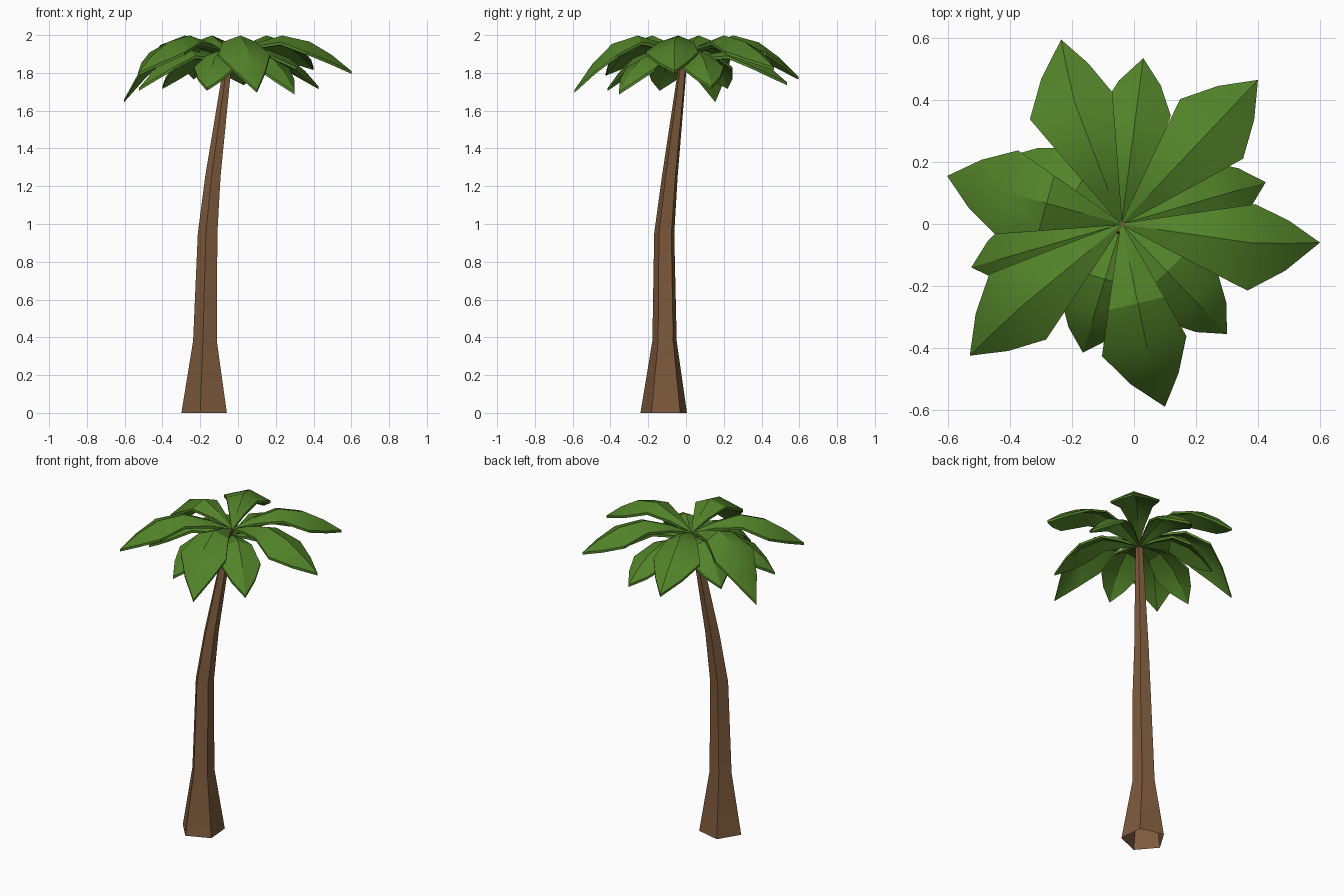
import bpy, bmesh, math
from mathutils import Vector

if "Cube" in bpy.data.objects:
    bpy.data.objects.remove(bpy.data.objects["Cube"], do_unlink=True)


def make_material(name, rgb):
    mat = bpy.data.materials.new(name)
    mat.use_nodes = True
    mat.diffuse_color = (*rgb, 1)
    mat.node_tree.nodes["Principled BSDF"].inputs["Base Color"].default_value = (*rgb, 1)
    return mat


def make_object(name, bm, mat):
    bmesh.ops.recalc_face_normals(bm, faces=bm.faces)
    mesh = bpy.data.meshes.new(name)
    bm.to_mesh(mesh)
    bm.free()
    mesh.materials.append(mat)
    obj = bpy.data.objects.new(name, mesh)
    bpy.context.collection.objects.link(obj)
    bpy.ops.object.select_all(action="DESELECT")
    bpy.context.view_layer.objects.active = obj
    obj.select_set(True)
    bpy.ops.object.shade_smooth_by_angle(angle=math.radians(30))
    return obj


bark = make_material("bark brown", (0.205, 0.102, 0.046))
green = make_material("leaf green", (0.085, 0.225, 0.022))

# Trunk: five-sided rings following a leaning curve, open at the ground
SIDES = 5
trunk_rings = [  # x, y, z, radius
    (-0.17, -0.115, 0.0, 0.13),
    (-0.17, -0.112, 0.38, 0.068),
    (-0.157, -0.114, 0.95, 0.056),
    (-0.13, -0.085, 1.25, 0.044),
    (-0.055, -0.018, 1.83, 0.023),
    (-0.045, -0.008, 1.9, 0.02),
]
bm = bmesh.new()
rings = []
for x, y, z, r in trunk_rings:
    angles = [math.radians(-103.5 + 360 * i / SIDES) for i in range(SIDES)]
    rings.append([bm.verts.new((x + r * math.cos(a), y + r * math.sin(a), z)) for a in angles])
for low, high in zip(rings, rings[1:]):
    for i in range(SIDES):
        j = (i + 1) % SIDES
        bm.faces.new((low[i], low[j], high[j], high[i]))
bm.faces.new(rings[-1])
make_object("trunk", bm, bark)

# Leaf stations: fraction of length, half width, rib height, edge drop, droop share
CROWN = Vector((-0.04, 0.0, 0))
upper_shape = [(0.01, 0.005, 1.9, 0.0, 0), (0.2, 0.045, 1.955, 0.015, 0),
               (0.43, 0.093, 1.998, 0.035, 0), (0.66, 0.14, 1.965, 0.055, 0.12),
               (0.84, 0.08, 1.895, 0.035, 0.5)]
lower_shape = [(0.01, 0.005, 1.86, 0.0, 0), (0.2, 0.04, 1.895, 0.015, 0),
               (0.43, 0.08, 1.92, 0.03, 0), (0.68, 0.112, 1.875, 0.045, 0.2),
               (0.85, 0.068, 1.805, 0.03, 0.5)]


def make_leaf(name, tip, shape, tip_rest, skew=0.0):
    """Arched leaf with a raised midrib, ending at the tip."""
    axis = Vector((tip[0], tip[1], 0)) - CROWN
    side = Vector((-axis.y, axis.x, 0)).normalized()
    droop = tip[2] - tip_rest
    bm = bmesh.new()
    rows = []
    for t, half, z, drop, share in shape:
        mid = CROWN + axis * t + Vector((0, 0, z + droop * share))
        shift = skew * half / 0.14
        rows.append([bm.verts.new(mid + side * (s * half + shift * (1 if s else 0.6))
                                  - Vector((0, 0, drop * abs(s)))) for s in (1, 0, -1)])
    for a, b in zip(rows, rows[1:]):
        for k in (0, 1):
            bm.faces.new((a[k], a[k + 1], b[k + 1], b[k]))
    end = bm.verts.new(tip)
    for k in (0, 1):
        bm.faces.new((rows[-1][k], rows[-1][k + 1], end))
    bmesh.ops.recalc_face_normals(bm, faces=bm.faces)
    if sum(f.normal.z for f in bm.faces) < 0:
        bmesh.ops.reverse_faces(bm, faces=bm.faces)
    # Thicken downwards
    top = list(bm.faces)
    result = bmesh.ops.extrude_face_region(bm, geom=top, use_keep_orig=True)
    for v in result["geom"]:
        if isinstance(v, bmesh.types.BMVert):
            v.co.z -= 0.015
    make_object(name, bm, green)


# Upper crown: six long leaves (tip position, sideways skew)
upper_leaves = [
    ((0.6, -0.06, 1.81), -0.036), ((0.4, 0.465, 1.83), 0.0),
    ((-0.235, 0.595, 1.78), 0.036), ((-0.603, 0.155, 1.66), 0.0),
    ((-0.53, -0.425, 1.8), -0.018), ((0.1, -0.59, 1.71), -0.02),
]
for i, (tip, skew) in enumerate(upper_leaves, 1):
    make_leaf(f"upper_leaf_{i}", tip, upper_shape, 1.81, skew)

# Lower crown: six shorter leaves in the gaps
lower_leaves = [
    (0.03, 0.535, 1.75), (0.425, 0.135, 1.73), (0.3, -0.355, 1.7),
    (-0.165, -0.415, 1.72), (-0.525, -0.14, 1.72), (-0.4, 0.22, 1.73),
]
for i, tip in enumerate(lower_leaves, 1):
    make_leaf(f"lower_leaf_{i}", tip, lower_shape, 1.72)
